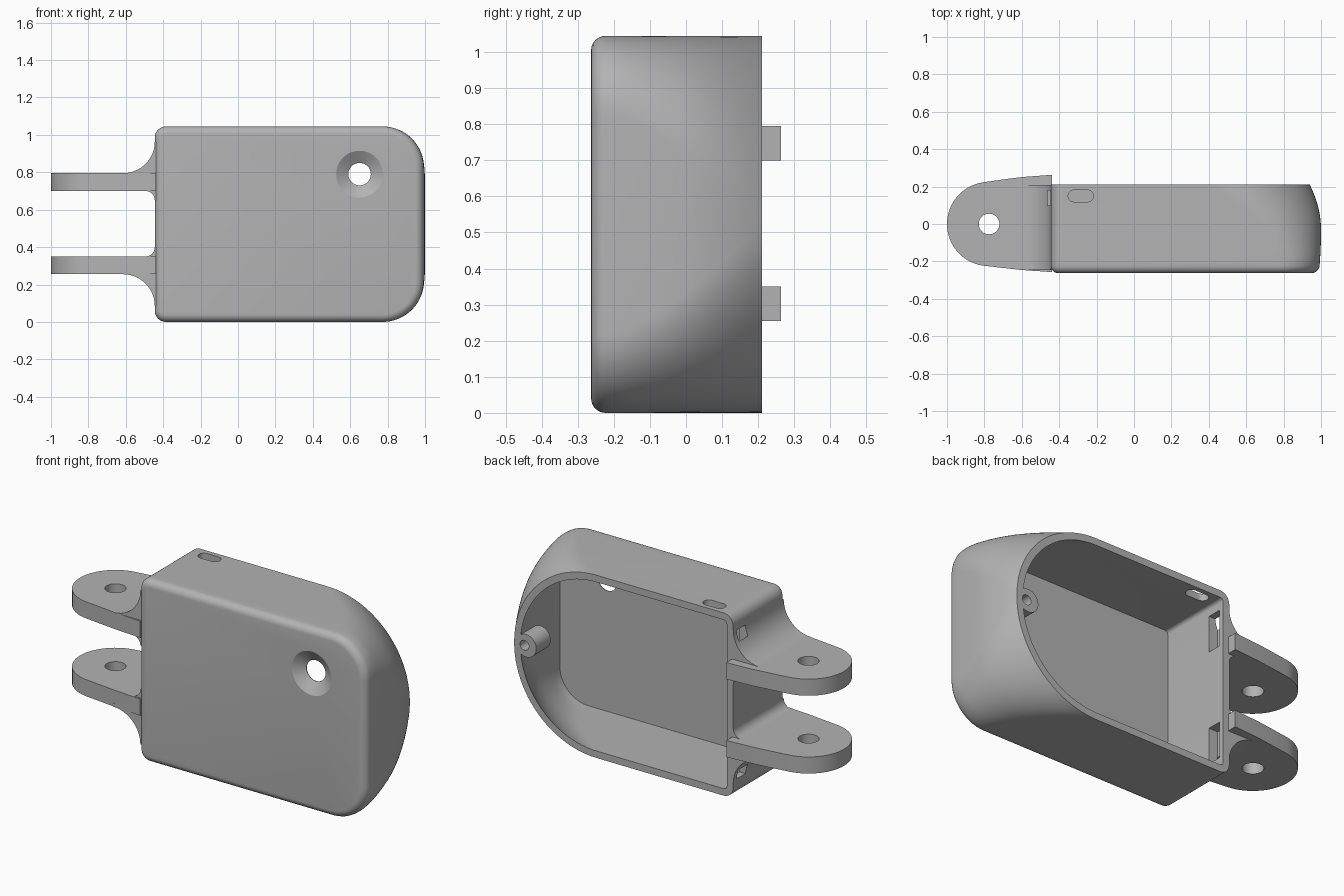
import bpy, bmesh
from math import sin, cos, pi, radians

cube = bpy.data.objects.get("Cube")
if cube:
    bpy.data.objects.remove(cube, do_unlink=True)

grey = bpy.data.materials.new("plain_grey")
grey.use_nodes = True
grey.diffuse_color = (0.45, 0.45, 0.45, 1)
grey.node_tree.nodes["Principled BSDF"].inputs["Base Color"].default_value = grey.diffuse_color

H, LEFT, FRONT, BACK, WALL = 1.045, -0.445, -0.263, 0.21, 0.04


def arc(cx, cy, r, a0, a1, n=16):
    angles = [radians(a0 + (a1 - a0) * i / n) for i in range(n + 1)]
    return [(cx + r * cos(a), cy + r * sin(a)) for a in angles]


def loft(name, rings):
    """Solid through matching rings of points, capped at both ends."""
    bm = bmesh.new()
    loops = [[bm.verts.new(p) for p in ring] for ring in rings]
    n = len(loops[0])
    for a, b in zip(loops, loops[1:]):
        for i in range(n):
            j = (i + 1) % n
            bm.faces.new((a[i], a[j], b[j], b[i]))
    bm.faces.new(loops[0][::-1])
    bm.faces.new(loops[-1])
    bmesh.ops.recalc_face_normals(bm, faces=bm.faces)
    mesh = bpy.data.meshes.new(name)
    bm.to_mesh(mesh)
    bm.free()
    mesh.materials.append(grey)
    obj = bpy.data.objects.new(name, mesh)
    bpy.context.collection.objects.link(obj)
    return obj


def along_y(name, pts, lo, hi):
    return loft(name, [[(x, y, z) for x, z in pts] for y in (lo, hi)])


def along_z(name, pts, lo, hi):
    return loft(name, [[(x, y, z) for x, y in pts] for z in (lo, hi)])


def combine(target, tool, operation, keep=False):
    mod = target.modifiers.new(operation, 'BOOLEAN')
    mod.operation, mod.solver, mod.object = operation, 'EXACT', tool
    bpy.context.view_layer.objects.active = target
    bpy.ops.object.modifier_apply(modifier=mod.name)
    if not keep:
        bpy.data.objects.remove(tool, do_unlink=True)


def outline(y, inset):
    """Rounded outline whose right end grows from soft corners to a half circle."""
    reach = (y + 0.03) / 0.24
    end = 1 - (0.06 if reach > 0 else 0.012) * reach ** 2
    t = max(0, (y + 0.2) / (BACK + 0.2))
    big = 0.22 + 0.3 * t ** 1.3
    x0, x1, z0, z1 = LEFT + inset, end - inset, inset, H - inset
    r, s = big - inset, 0.06 - inset
    pts = (arc(x1 - r, z0 + r, r, -90, 0, 24) + arc(x1 - r, z1 - r, r, 0, 90, 24)
           + arc(x0 + s, z1 - s, s, 90, 180, 8) + arc(x0 + s, z0 + s, s, 180, 270, 8))
    return [(x, y, z) for x, z in pts]


# Hollow body: rounded front edge, outer skin, rim, inner skin, floor
ROUND, STEPS = 0.04, 14
rings = []
for i in range(7):
    a = i / 6 * pi / 2
    rings.append(outline(FRONT + ROUND * (1 - sin(a)), ROUND * (1 - cos(a))))
rings.reverse()
rings = [outline(FRONT + ROUND * (1 - cos(i / 6 * pi / 2)),
                 ROUND * (1 - sin(i / 6 * pi / 2))) for i in range(7)]
start, floor = FRONT + ROUND, FRONT + 0.043
rings += [outline(start + (BACK - start) * i / STEPS, 0) for i in range(1, STEPS + 1)]
rings += [outline(BACK + (floor - BACK) * i / STEPS, WALL) for i in range(STEPS + 1)]
body = loft("hollow_body", rings)

# Screw boss at the round end, with its pilot hole
combine(body, along_y("boss", arc(0.865, H / 2, 0.065, 0, 348.75, 31), 0.08, BACK), 'UNION')
combine(body, along_y("pilot", arc(0.875, H / 2, 0.028, 0, 345, 23), 0.1, 0.3), 'DIFFERENCE')

# Countersunk hole through the front
sink = loft("countersink", [[(x, y, z) for x, z in arc(0.65, 0.79, r, 0, 352.5, 47)]
            for y, r in ((-0.3, 0.125), (FRONT, 0.125), (floor - 0.003, 0.06), (-0.15, 0.06))])
combine(body, sink, 'DIFFERENCE')

# Rounded slot in the top wall
slot = arc(-0.25, 0.15, 0.032, -90, 90) + arc(-0.32, 0.15, 0.032, 90, 270)
combine(body, along_z("slot", slot, 0.95, 1.1), 'DIFFERENCE')

# Two hinge lugs, each a plate with a pivot hole and concave blends to the wall
ROOT = LEFT + 0.006
plate = ([(ROOT, -0.257), (-0.6, -0.246)] + arc(-0.775, 0, 0.225, 262, 98, 40)
         + [(-0.7, 0.238), (-0.6, 0.251), (ROOT, 0.263)])
for name, low, high, up in (("upper_lug", 0.70, 0.795, 1), ("lower_lug", 0.255, 0.35, -1)):
    lug = along_z(name, plate, low, high)
    outer, inner = (high, low) if up > 0 else (low, high)
    for side, edge, r in ((up, outer, 0.17), (-up, inner, 0.05)):
        curve = arc(LEFT - r, edge + side * r, r, -90 * side, 0)
        blend = curve + [(ROOT, edge + side * r), (ROOT, edge - side * 0.02),
                         (LEFT - r, edge - side * 0.02)]
        combine(lug, along_y("blend", blend, -0.247, BACK - 0.001), 'UNION')
    combine(lug, along_z("pivot", arc(-0.775, 0, 0.055, 0, 352.5, 47), low - 0.1, high + 0.1),
            'DIFFERENCE')
    # Tie slot through the wall and the foot of the blend
    far, near = outer + up * 0.155, outer - up * 0.05
    notch = along_y("tie_slot", [(-0.462, near), (-0.38, near), (-0.38, far), (-0.462, far)],
                    0.1, 0.18)
    combine(lug, notch, 'DIFFERENCE', keep=True)
    combine(body, notch, 'DIFFERENCE')

# Smooth curved surfaces, keep edges sharp
bpy.ops.object.select_all(action='DESELECT')
for obj in bpy.context.scene.objects:
    if obj.type == 'MESH' and grey.name in obj.data.materials:
        obj.select_set(True)
        bpy.context.view_layer.objects.active = obj
bpy.ops.object.shade_smooth_by_angle(angle=radians(30))
